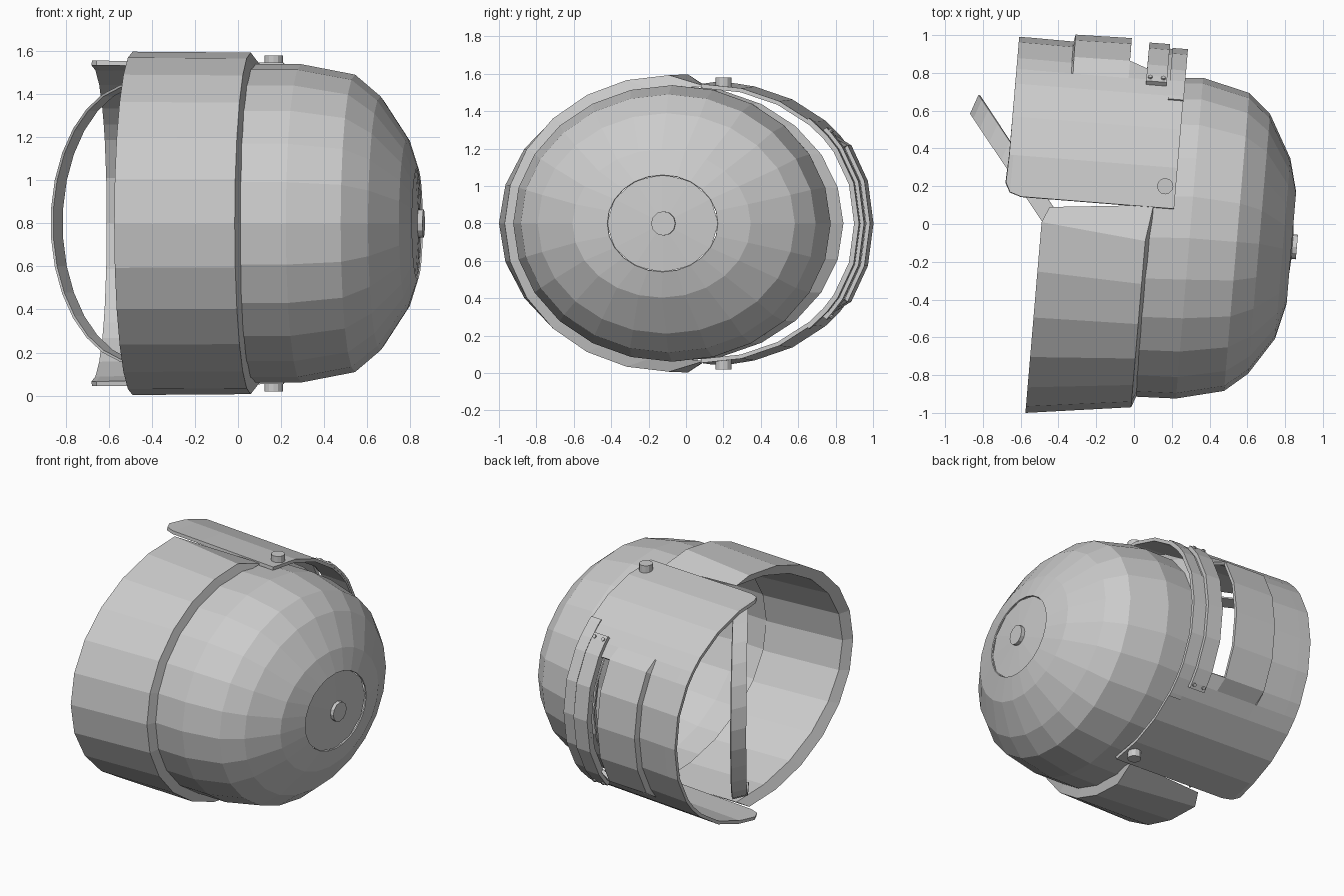
import bpy, bmesh
from math import sin, cos, radians, copysign
from mathutils import Vector, Matrix

if "Cube" in bpy.data.objects:
    bpy.data.objects.remove(bpy.data.objects["Cube"], do_unlink=True)

LEAN, MID = 0.085, 0.8      # sideways lean of the whole helmet, height of its axis

grey = bpy.data.materials.new("steel grey")
grey.use_nodes = True
grey.diffuse_color = (0.6, 0.6, 0.6, 1)
grey.node_tree.nodes["Principled BSDF"].inputs["Base Color"].default_value = (0.6, 0.6, 0.6, 1)


def point(u, cy, a, b, t, square=1.0):
    """Point on an elliptical ring; t = 0 faces +y, u runs along the helmet axis."""
    s = sin(radians(t))
    y = cy + a * cos(radians(t))
    return Vector((u + LEAN * y, y, MID + b * copysign(abs(s) ** square, s)))


def finish(name, bm, solid=0.0):
    bmesh.ops.recalc_face_normals(bm, faces=bm.faces)
    mesh = bpy.data.meshes.new(name)
    bm.to_mesh(mesh)
    bm.free()
    mesh.materials.append(grey)
    obj = bpy.data.objects.new(name, mesh)
    bpy.context.collection.objects.link(obj)
    if solid:
        mod = obj.modifiers.new("thickness", 'SOLIDIFY')
        mod.thickness, mod.offset = solid, 0
    return obj


def grid(name, rows, wrap=False, loop=False, ends=False, skip=None, solid=0.0):
    """Skin rows of points; wrap joins each row's ends, loop joins last row to first."""
    bm = bmesh.new()
    vs = [[bm.verts.new(p) for p in row] for row in rows]
    n, m = len(vs), len(vs[0])
    for i in range(n if loop else n - 1):
        for j in range(m if wrap else m - 1):
            if skip and skip(i, j):
                continue
            k, l = (i + 1) % n, (j + 1) % m
            bm.faces.new((vs[i][j], vs[i][l], vs[k][l], vs[k][j]))
    if ends:
        bm.faces.new([row[0] for row in vs])
        bm.faces.new([row[-1] for row in vs])
    return finish(name, bm, solid)


def stud(name, centre, axis, radius, depth, sides=12):
    bm = bmesh.new()
    turn = Vector(axis).to_track_quat('Z', 'Y').to_matrix().to_4x4()
    bmesh.ops.create_cone(bm, cap_ends=True, segments=sides, radius1=radius,
                          radius2=radius, depth=depth,
                          matrix=Matrix.Translation(centre) @ turn)
    return finish(name, bm)


# Domed shell, flaring into a small lip over the face
full = range(0, 360, 15)
dome = [(0.045, -0.035, 0.875, 0.733), (0.085, -0.07, 0.84, 0.735), (0.3, -0.075, 0.845, 0.735),
        (0.55, -0.095, 0.785, 0.687), (0.668, -0.105, 0.685, 0.587),
        (0.795, -0.13, 0.475, 0.395), (0.84, -0.125, 0.295, 0.258)]
grid("dome_shell", [[point(*ring, t) for t in full] for ring in dome], wrap=True, solid=0.008)

# Shallow recessed crown disc with radial facets, and its knob
sectors = range(0, 360, 30)
crown = [(0.83, 0.298), (0.846, 0.06)]
grid("crown_disc", [[point(u, -0.125, r, r * 0.88, t) for t in sectors] for u, r in crown],
     wrap=True, solid=0.006)
stud("crown_knob", (0.84, -0.12, MID), (1, -LEAN, 0), 0.065, 0.045)

# Thick neck guard wrapping the back, with a bevelled step up to the shell
back = range(90, 271, 15)
profile = [(-0.49, 0.01, 1.01, 0.797), (0.067, -0.09, 0.88, 0.793),
           (0.095, 0.1, 1.0, 0.735), (-0.455, 0.09, 1.03, 0.745)]
grid("neck_guard", [[point(*p, t) for t in back] for p in profile], loop=True, ends=True)


# Visor: curved plate with an eye slit, a hollow bulge and rounded lower corners
def visor_point(u, t, lift=0.0):
    f = (u + 0.69) / 0.89
    return point(u, 0.15 - 0.07 * f, 0.83 + lift, 0.745 - 0.01 * f + lift, t, 0.92)


def fade(t):
    """Full bulge across the slit, blending quickly into the plate past its ends."""
    return max(0.0, min(1.0, (37 - abs(t)) / 7))


arc = [-90, -75, -60, -45, -37, -30, -15, 0, 15, 30, 37, 45, 60, 75, 90]
levels = [(-0.692, 0), (-0.67, 0), (-0.61, 0), (-0.395, 0), (-0.387, 0.037),
          (-0.095, 0.04), (0.0, 0), (0.12, 0), (0.205, 0)]
rows = [[visor_point(u, t, h * fade(t)) for t in arc] for u, h in levels]
for row, cut in zip(rows, (0.07, 0.02)):
    for p in (row[0], row[-1]):
        p.y += cut
grid("visor", rows, solid=0.022,
     skip=lambda i, j: levels[i][0] == -0.095 and -30 <= arc[j] < 30)


# Raised bands across the visor
def band(name, u0, u1, half, lift):
    ts = [-half] + [t for t in arc if abs(t) < half - 1] + [half]
    outline = [(u0, 0), (u0, lift), (u1, lift), (u1, 0)]
    grid(name, [[visor_point(u, t, h) for t in ts] for u, h in outline], loop=True, ends=True)


band("brow_band", 0.0, 0.11, 40, 0.035)
band("top_rim_band", 0.125, 0.207, 47, 0.016)

# Pivots at the temples and small rivets at the brow band ends
for side, word in ((1, "upper"), (-1, "lower")):
    stud("visor_pivot_" + word, (0.165, 0.2, MID + side * 0.755), (0, 0, 1), 0.043, 0.05)
    for k, u in enumerate((0.02, 0.09)):
        p = visor_point(u, side * 38, 0.037)
        stud("brow_rivet_%s_%d" % (word, k + 1), p,
             (0, cos(radians(38)), side * sin(radians(38))), 0.012, 0.015, 8)

# Chin strap looping forward below the opening
strap = []
for w in (0, 1):
    base = Vector((-0.465 + 0.045 * w, -0.02 + 0.1 * w, MID))
    reach = Vector((-0.4, 0.605, 0))
    strap.append([base + reach * cos(radians(t)) + Vector((0, 0, 0.65 * sin(radians(t))))
                  for t in range(-90, 91, 12)])
grid("chin_strap", strap, solid=0.012)
